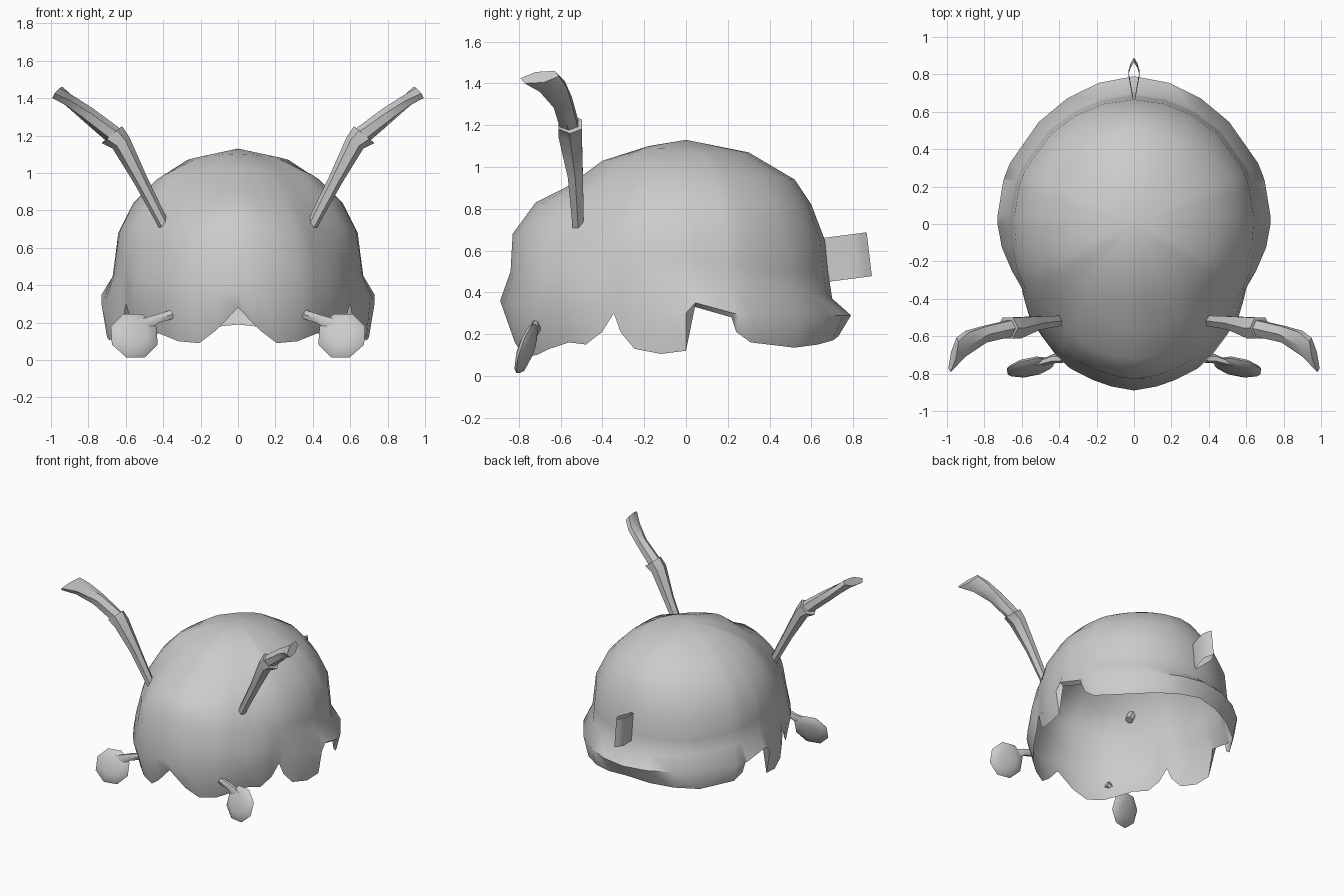
import bpy, bmesh, math
from mathutils import Vector, Euler

if "Cube" in bpy.data.objects:
    bpy.data.objects.remove(bpy.data.objects["Cube"])

grey = bpy.data.materials.new("shell_grey")
grey.diffuse_color = (0.6, 0.6, 0.6, 1)
grey.use_nodes = True
grey.node_tree.nodes["Principled BSDF"].inputs["Base Color"].default_value = grey.diffuse_color


def finish(name, bm, angle=40):
    """Turn a bmesh into a smooth-shaded grey object."""
    bmesh.ops.recalc_face_normals(bm, faces=bm.faces[:])
    me = bpy.data.meshes.new(name)
    bm.to_mesh(me)
    bm.free()
    ob = bpy.data.objects.new(name, me)
    bpy.context.collection.objects.link(ob)
    me.materials.append(grey)
    bpy.ops.object.select_all(action='DESELECT')
    ob.select_set(True)
    bpy.context.view_layer.objects.active = ob
    bpy.ops.object.shade_smooth_by_angle(angle=math.radians(angle))
    return ob


def bridge(bm, a, b, closed=True):
    n = len(a)
    for i in range(n if closed else n - 1):
        j = (i + 1) % n
        bm.faces.new((a[i], a[j], b[j], b[i]))


def tube(bm, rings, sides=6):
    """Loft through rings given as (centre, half axis u, half axis v)."""
    rows = []
    for c, u, v in rings:
        c, u, v = Vector(c), Vector(u), Vector(v)
        rows.append([bm.verts.new(c + u * math.cos(t) + v * math.sin(t))
                     for t in (2 * math.pi * k / sides for k in range(sides))])
    for a, b in zip(rows, rows[1:]):
        bridge(bm, a, b)
    bm.faces.new(rows[0])
    bm.faces.new(rows[-1])


# Shell profiles (radius, height) below the crown, by angle from the front
APEX = 1.13
PROFILES = {
    0: [(.18, 1.10), (.40, 1.03), (.56, .91), (.72, .83), (.83, .68), (.84, .50), (.89, .36), (.85, .27)],
    20: [(.18, 1.10), (.39, 1.02), (.56, .89), (.70, .79), (.80, .65), (.82, .48), (.855, .33), (.79, .10)],
    45: [(.20, 1.09), (.40, 1.0), (.54, .87), (.63, .75), (.70, .60), (.74, .45), (.76, .32), (.72, .16)],
    61: [(.21, 1.09), (.42, 1.0), (.55, .86), (.64, .72), (.675, .58), (.685, .46), (.69, .37), (.69, .28)],
    90: [(.27, 1.07), (.45, .95), (.56, .84), (.64, .68), (.655, .56), (.67, .45), (.73, .30), (.70, .11)],
    135: [(.26, 1.07), (.47, .95), (.58, .82), (.655, .66), (.67, .50), (.68, .40), (.745, .29), (.71, .14)],
    180: [(.30, 1.07), (.52, .94), (.60, .82), (.665, .65), (.68, .50), (.70, .37), (.79, .29), (.73, .19)],
}
# Scalloped lower edge: (angle, height)
RIM = [(0, .28), (8, .16), (15, .09), (24, .10), (31, .13), (40, .16), (48, .15), (55, .21),
       (60, .30), (63, .21), (69, .13), (80, .105), (90, .12), (93.5, .33), (108, .28),
       (110, .21), (116, .16), (137, .135), (152, .15), (166, .17), (180, .19)]


def profile(angle):
    keys = list(PROFILES)
    i = max(k for k in range(len(keys) - 1) if keys[k] <= angle)
    t = (angle - keys[i]) / (keys[i + 1] - keys[i])
    t = t * t * (3 - 2 * t) * .5 + t * .5
    return [tuple(p + (q - p) * t for p, q in zip(a, b))
            for a, b in zip(PROFILES[keys[i]], PROFILES[keys[i + 1]])]


# Shell: one open dome with face, side flaps and flared rear edge
bm = bmesh.new()
apex = bm.verts.new((0, 0, APEX))
columns = [(a, z, 1) for a, z in RIM] + [(a, z, -1) for a, z in RIM[-2:0:-1]]
cols = []
for a, rim, side in columns:
    pts = profile(a)
    pts[-1] = (pts[-1][0], rim)
    for k in (6, 5):
        pts[k] = (pts[k][0], max(pts[k][1], pts[k + 1][1] + .02))
    s, c = math.sin(math.radians(a)) * side, -math.cos(math.radians(a))
    cols.append([bm.verts.new((r * s, r * c, z)) for r, z in pts])
for a, b in zip(cols, cols[1:] + cols[:1]):
    bridge(bm, a, b, closed=False)
    bm.faces.new((apex, a[0], b[0]))
finish("shell", bm, 50)

for side, label in ((1, "right"), (-1, "left")):
    def mirror(bm):
        for v in bm.verts:
            v.co.x *= side

    # Antenna: flared lower joint, then an upper joint fanning out at the tip
    bm = bmesh.new()
    tube(bm, [((.385, -.515, .70), (.026, 0, -.014), (0, .03, 0)),
              ((.52, -.53, .96), (.034, 0, -.018), (0, .042, 0)),
              ((.625, -.555, 1.16), (.045, 0, -.03), (0, .065, 0)),
              ((.675, -.555, 1.205), (.055, 0, -.045), (0, .065, 0))])
    tube(bm, [((.65, -.555, 1.19), (.03, 0, -.04), (0, .05, 0)),
              ((.80, -.59, 1.31), (.025, 0, -.035), (0, .05, .01)),
              ((.90, -.64, 1.385), (.015, .01, -.03), (-.01, .075, .012)),
              ((.965, -.70, 1.43), (.012, .02, -.025), (-.025, .095, .02))])
    mirror(bm)
    finish(label + "_antenna", bm)

    # Mandible: flat rounded paddle on a short stalk
    bm = bmesh.new()
    bmesh.ops.create_uvsphere(bm, u_segments=8, v_segments=6, radius=1)
    rot = Euler((-.32, 0, -.2)).to_matrix()
    for v in bm.verts:
        x, y, z = v.co
        turn = math.pi / 8
        x, z = x * math.cos(turn) - y * math.sin(turn), x * math.sin(turn) + y * math.cos(turn)
        v.co = rot @ Vector((x * .135, v.co.z * .032, z * .132)) + Vector((.555, -.765, .13))
    tube(bm, [((.35, -.72, .245), (0, .02, 0), (.012, 0, .025)),
              ((.43, -.72, .22), (0, .025, 0), (.01, 0, .025)),
              ((.52, -.75, .18), (0, .015, 0), (.015, 0, .04))])
    mirror(bm)
    finish(label + "_mandible", bm)

# Tail: upright leaf-shaped loop, open above and below
bm = bmesh.new()
leaf = [(0, .66), (.012, .72), (.03, .82), (.018, .86), (0, .89), (-.018, .86), (-.03, .82), (-.012, .72)]
low = [bm.verts.new((x, y, .45 + (y - .68) * .13)) for x, y in leaf]
high = [bm.verts.new((x, y - .025, .66 + (y - .68) * .13)) for x, y in leaf]
bridge(bm, low, high)
finish("tail", bm)
